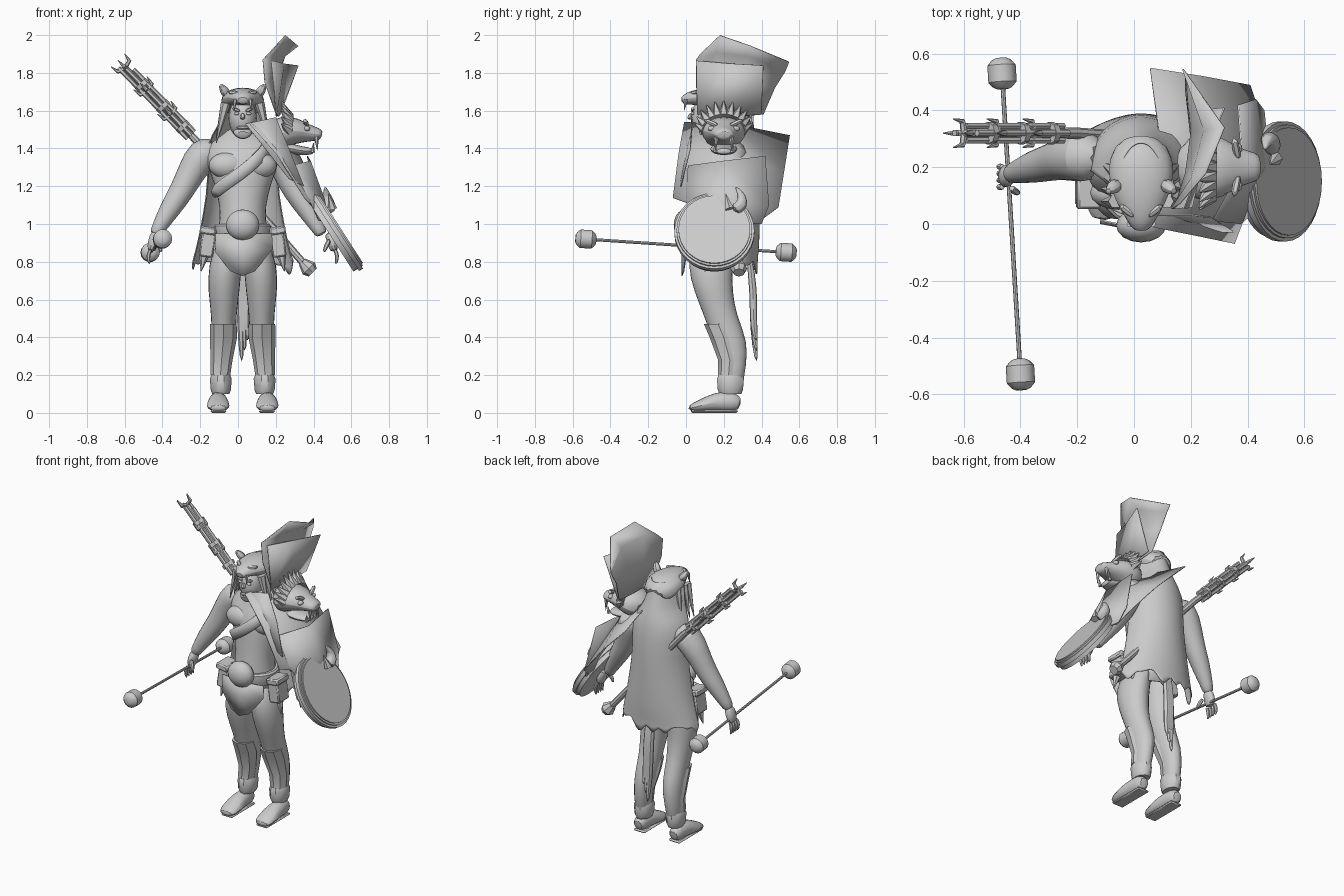
import bpy, bmesh, math, random
from mathutils import Vector, Matrix

random.seed(4)
if "Cube" in bpy.data.objects:
    bpy.data.objects.remove(bpy.data.objects["Cube"])

CX = .025                      # symmetry plane of the body
X, Y, Z = Vector((1, 0, 0)), Vector((0, 1, 0)), Vector((0, 0, 1))
SIDES = (("right", -1), ("left", 1))

grey = bpy.data.materials.new("plain grey")
grey.use_nodes = True
grey.diffuse_color = (.6, .6, .6, 1)
grey.node_tree.nodes["Principled BSDF"].inputs["Base Color"].default_value = (.6, .6, .6, 1)


def finish(name, bm, subsurf=0, thick=0, angle=40):
    bmesh.ops.recalc_face_normals(bm, faces=bm.faces[:])
    mesh = bpy.data.meshes.new(name)
    bm.to_mesh(mesh)
    bm.free()
    mesh.materials.append(grey)
    obj = bpy.data.objects.new(name, mesh)
    bpy.context.collection.objects.link(obj)
    if subsurf:
        obj.modifiers.new("Smooth", "SUBSURF").levels = subsurf
        obj.modifiers["Smooth"].render_levels = subsurf
    if thick:
        obj.modifiers.new("Thickness", "SOLIDIFY").thickness = thick
    bpy.ops.object.select_all(action="DESELECT")
    obj.select_set(True)
    bpy.context.view_layer.objects.active = obj
    bpy.ops.object.shade_smooth_by_angle(angle=math.radians(angle))
    return obj


def tube(name, pts, radii, ref=Y, level=False, sides=10, subsurf=1):
    """Skin elliptical rings along a path; level keeps every ring horizontal."""
    bm, rings = bmesh.new(), []
    pts = [Vector(p) for p in pts]
    for i, p in enumerate(pts):
        t = (pts[min(i + 1, len(pts) - 1)] - pts[max(i - 1, 0)]).normalized()
        u = X if level else t.cross(ref).normalized()
        v = Y if level else t.cross(u)
        r = radii[i] if isinstance(radii[i], tuple) else (radii[i], radii[i])
        angles = [math.tau * k / sides for k in range(sides)]
        rings.append([bm.verts.new(p + u * r[0] * math.cos(a) + v * r[1] * math.sin(a)) for a in angles])
    for a, b in zip(rings, rings[1:]):
        for k in range(sides):
            n = (k + 1) % sides
            bm.faces.new((a[k], a[n], b[n], b[k]))
    bm.faces.new(rings[0])
    bm.faces.new(rings[-1])
    return finish(name, bm, subsurf)


def spike(name, base, tip, r, ref=Y):
    return tube(name, (base, tip), (r, r * .1), ref, sides=6, subsurf=0)


def ball(name, center, size):
    bm = bmesh.new()
    bmesh.ops.create_uvsphere(bm, u_segments=16, v_segments=10, radius=1)
    bmesh.ops.transform(bm, matrix=Matrix.Translation(center) @ Matrix.Diagonal((*size, 1)), verts=bm.verts)
    return finish(name, bm)


def box(name, center, size, tilt=0):
    bm = bmesh.new()
    bmesh.ops.create_cube(bm, size=1)
    m = Matrix.Translation(center) @ Matrix.Rotation(tilt, 4, "Y") @ Matrix.Diagonal((*size, 1))
    bmesh.ops.transform(bm, matrix=m, verts=bm.verts)
    bmesh.ops.bevel(bm, geom=bm.edges[:], offset=.008, affect="EDGES")
    return finish(name, bm)


def sheet(name, rows, subsurf=0, thick=.006):
    bm = bmesh.new()
    grid = [[bm.verts.new(p) for p in row] for row in rows]
    for a, b in zip(grid, grid[1:]):
        for k in range(len(a) - 1):
            bm.faces.new((a[k], a[k + 1], b[k + 1], b[k]))
    return finish(name, bm, subsurf, thick, 60)


# Torso, belt and chest
body = [(.14, .83, .13, .12), (.14, .95, .14, .13), (.14, 1.04, .12, .12), (.16, 1.15, .135, .125),
        (.18, 1.27, .175, .14), (.2, 1.36, .215, .14), (.21, 1.43, .18, .1), (.19, 1.47, .11, .08), (.17, 1.52, .06, .06)]
tube("torso", [(CX, y, z) for y, z, a, b in body], [(a, b) for y, z, a, b in body], level=True, sides=14)
tube("belt", [(CX, .14, z) for z in (.92, .93, .99, 1)], [(.145, .14), (.152, .147), (.15, .145), (.14, .135)],
     level=True, sides=20, subsurf=0)
ball("buckle", (CX, -.005, .995), (.088, .06, .082))
sheet("loincloth", [[(-.12, .01, .95), (CX, -.02, .95), (.18, .01, .95)],
                    [(-.12, .0, .85), (CX, -.025, .85), (.185, .0, .87)],
                    [(-.04, -.015, .75), (CX, -.025, .725), (.09, -.015, .75)]])
sheet("back_cloth", [[(CX + s * w, .28 - abs(s) * .08, z) for s in (-1, 0, 1)] for w, z in ((.15, .95), (.16, .8))])
strap = [(-.14, .13, 1.15), (-.09, .05, 1.2), (.02, .02, 1.27), (.1, .03, 1.34), (.16, .1, 1.4), (.17, .2, 1.45)]
sheet("chest_strap", [[(x - .015, y, z + .03), (x + .015, y, z - .03)] for x, y, z in strap], 1, .012)

# Limbs, boots, pouches on both sides
thigh = [(.06, .15, .93, .08, .12), (.095, .125, .78, .092, .125), (.1, .145, .64, .087, .105),
         (.1, .18, .52, .068, .09), (.1, .235, .38, .068, .096), (.112, .255, .26, .052, .068), (.118, .24, .1, .045, .058)]
foot = [(.29, .045, .035, .035), (.25, .06, .047, .058), (.16, .06, .055, .056), (.08, .038, .068, .034), (.01, .022, .052, .018)]
arm = [(.13, .23, 1.4, .075), (.215, .24, 1.375, .1), (.275, .23, 1.27, .078), (.325, .215, 1.17, .068),
       (.385, .2, 1.08, .06), (.45, .18, .97, .038), (.465, .175, .94, .034)]
for side, s in SIDES:
    tuck = .045 if s > 0 else 0            # the left arm hangs closer, behind its guard

    def at(d, y, z):
        return (CX + s * d, y, z)
    tube(side + "_leg", [at(*p[:3]) for p in thigh], [p[3:] for p in thigh], level=True, sides=12)
    tube(side + "_greave", [at(.102, .17, .47), at(.102, .2, .4), at(.112, .232, .28), at(.118, .225, .2)],
         [(.07, .075), (.072, .075), (.058, .062), (.052, .055)], level=True, sides=8, subsurf=0)
    tube(side + "_ankle_cuff", [at(.116, .235, z) for z in (.1, .12, .18, .2)],
         [(.045, .06), (.053, .07), (.058, .075), (.05, .066)], level=True, subsurf=0)
    tube(side + "_foot", [at(.13, y, z) for y, z, a, b in foot], [(a, b) for y, z, a, b in foot], ref=Z)
    box(side + "_sole", at(.128, .15, .008), (.085, .25, .016))
    tube(side + "_arm", [at(d - tuck * (z < 1.35), y, z) for d, y, z, r in arm], [p[3] for p in arm])
    tube(side + "_palm", [at(.455, .175, .96), at(.475, .17, .91), at(.485, .165, .85)], [(.03, .03), (.03, .045), (.024, .04)])
    for i in range(4):
        y = .13 + i * .024
        tube(side + "_finger", [at(.485, y, .87), at(.505, y, .83), at(.492, y, .785)], (.014, .013, .008), sides=6)
    tube(side + "_thumb", [at(.46, .13, .92), at(.44, .11, .88), at(.43, .11, .85)], (.016, .015, .009), sides=6)
    ball(side + "_chest_muscle", at(.08, .11, 1.31), (.1, .06, .07))
    box(side + "_pouch", at(.185, .12, .9), (.075, .11, .15), s * -.15)
    box(side + "_pouch_flap", at(.185, .115, .965), (.085, .125, .04), s * -.15)
    spike(side + "_pouch_tassel", at(.205, .11, .83), at(.22, .1, .75), .025)

# Head under the pelt hood
ball("head", (CX, .115, 1.56), (.075, .09, .11))
tube("jaw", [(CX, .11, 1.5), (CX, .06, 1.48), (CX, .035, 1.47)], [(.06, .04), (.052, .035), (.035, .025)], ref=Z)
tube("nose", [(CX, .03, 1.59), (CX, .015, 1.55)], (.012, .022), sides=6)
tube("mouth", [(CX + d, .03, 1.51) for d in (-.035, 0, .035)], (.008, .014, .008), sides=6)
tube("hood", [(CX, .3, 1.6), (CX, .23, 1.645), (CX, .14, 1.665), (CX, .06, 1.672), (CX, .01, 1.665), (CX, -.025, 1.65)],
     [(.08, .07), (.125, .08), (.12, .065), (.085, .045), (.05, .035), (.03, .022)], ref=Z)
for side, s in SIDES:
    x = CX + s * .1
    ball(side + "_eye", (CX + s * .032, .035, 1.585), (.014, .01, .009))
    tube(side + "_brow", [(CX + s * d, .035, z) for d, z in ((.01, 1.595), (.06, 1.615))], (.012, .012), sides=6)
    tube(side + "_hood_ear", [(x - s * .02, .14, 1.68), (x, .13, 1.71), (x + s * .02, .11, 1.74)], (.03, .03, .012), sides=6)
    tube(side + "_hood_brow", [(CX + s * .015, .02, 1.69), (CX + s * .08, .07, 1.7)], (.014, .018), sides=6)
    spike(side + "_hood_fang", (CX + s * .04, .0, 1.66), (CX + s * .045, -.01, 1.6), .012)
    for i in range(4):
        spike(side + "_hair_lock", (x - s * .01, .08 + i * .035, 1.64), (x + s * .04, .08 + i * .045, 1.43 + i * .01), .026)

# Pelt cape with a ragged hem, and the tail
cape = [(1.7, .08, .15, .14), (1.6, .115, .13, .19), (1.52, .125, .15, .2), (1.43, .2, .2, .18),
        (1.25, .18, .2, .19), (1.05, .21, .21, .18), (.9, .24, .21, .18), (.81, .265, .21, .17), (.77, .27, .21, .17)]
rows = []
for i, (z, w, y, d) in enumerate(cape):
    ragged = .05 if i == len(cape) - 1 else 0
    rows.append([(CX + w * math.cos(a), y + d * math.sin(a), z + random.uniform(-ragged, ragged))
                 for a in (math.pi * k / 20 for k in range(21))])
sheet("cape", rows, 1)
for i in range(3):
    x, low = CX - .015 + i * .015, .26 + i * .06
    tube("tail_strip", [(x, .33, .85), (x, .36, .65), (x + .005, .355, .45), (x + .01, .375, low)], (.02, .025, .023, .012), sides=6)

# Slanted arm guard sheets
sheet("guard_outer", [[(.06, -.01, 1.54), (.1, .25, 1.53), (.06, .55, 1.47)],
                      [(.21, -.04, 1.37), (.33, .22, 1.36), (.25, .52, 1.28)],
                      [(.355, -.07, 1.14), (.45, .18, 1.1), (.41, .49, 1.09)],
                      [(.41, .1, 1.075), (.47, .25, 1.04), (.45, .37, 1.0)]])
sheet("guard_inner", [[(.28, .01, 1.31), (.385, .2, 1.335), (.37, .42, 1.36)],
                      [(.38, .0, 1.13), (.46, .2, 1.13), (.43, .44, 1.1)], [(.43, .05, 1.02), (.48, .2, 1.01), (.46, .4, 1.0)]])
sheet("collar_flap", [[(.04, .03, 1.53), (.2, .03, 1.565)], [(.12, .0, 1.43), (.27, .02, 1.4)], [(.27, -.03, 1.24), (.35, -.03, 1.2)]])

# Tall curved crest behind the shoulder
sheet("crest_back", [[(.2, .06, 1.58), (.2, .17, 1.57), (.2, .29, 1.57), (.2, .41, 1.58)],
                     [(.14, .055, 1.75), (.18, .18, 1.76), (.2, .33, 1.76), (.18, .47, 1.72)],
                     [(.13, .055, 1.87), (.2, .16, 1.91), (.245, .33, 1.89), (.18, .525, 1.81)],
                     [(.16, .075, 1.9), (.25, .18, 2), (.315, .34, 1.945), (.17, .545, 1.86)]])
sheet("crest_front", [[(.2, .06, 1.58), (.21, .24, 1.57), (.22, .4, 1.58)], [(.175, .055, 1.865), (.24, .23, 1.85), (.315, .41, 1.84)]])

# Beast head on the left shoulder, facing sideways
B = .2
tube("beast_skull", [(.16, B, 1.45), (.24, B, 1.49), (.31, B, 1.495), (.37, B, 1.48), (.43, B, 1.475), (.445, B, 1.47)],
     [(.1, .09), (.13, .09), (.115, .075), (.07, .048), (.055, .035), (.04, .022)], ref=Z)
tube("beast_jaw", [(.24, B, 1.41), (.33, B, 1.385), (.41, B, 1.385)], [(.09, .035), (.07, .025), (.045, .02)], ref=Z)
for side, s in SIDES:
    ball("beast_eye", (.365, B + s * .065, 1.505), (.016, .02, .014))
    tube("beast_brow", [(.37, B + s * .02, 1.515), (.35, B + s * .11, 1.555)], (.016, .018), ref=Z, sides=6)
    spike("beast_upper_fang", (.415, B + s * .04, 1.46), (.42, B + s * .042, 1.39), .014)
    spike("beast_lower_fang", (.395, B + s * .045, 1.38), (.4, B + s * .05, 1.43), .012)
for i in range(11):
    a = math.pi * i / 10
    c, h = math.cos(a), math.sin(a)
    spike("mane_tuft", (.27, B + c * .1, 1.5 + h * .07), (.23, B + c * .15, 1.53 + h * .12), .03, ref=X)

# Tilted round drum on the left hand
axis = Vector((.84, 0, .54))
center = Vector((.52, .15, .955))
for name, r, lo, hi in (("drum_shell", .2, -.035, .025), ("drum_rim", .212, -.008, .016), ("drum_skin", .19, .02, .032)):
    tube(name, (center + axis * lo, center + axis * hi), [(r, r * 1.12)] * 2, ref=axis.cross(Y), sides=32, subsurf=0)
tube("drum_hook", [(.49, .25, 1.07), (.48, .3, 1.1), (.47, .3, 1.15), (.46, .26, 1.2)], (.035, .04, .025, .005), sides=8)
spike("drum_horn", (.5, .23, 1.08), (.48, .21, 1.16), .025)

# Double headed staff in the right hand
front, back = Vector((-.4, -.53, .92)), Vector((-.465, .53, .85))
tube("staff", (front, back), (.008, .008), ref=Z, sides=8, subsurf=0)
along = (back - front).normalized()
for name, p in (("staff_front_head", front), ("staff_back_head", back)):
    tube(name, [p + along * d for d in (-.055, -.048, -.03, .03, .048, .055)], (.02, .034, .05, .05, .034, .02),
         ref=Z, sides=14, subsurf=0)

# Barbed weapon slung across the back
tip, mid, end = Vector((-.6, .32, 1.83)), Vector((-.2, .32, 1.42)), Vector((.34, .28, .8))
d = (tip - mid).normalized()
n = d.cross(Y)
tube("weapon_shaft", (tip, mid, end), (.016, .02, .02), sides=8, subsurf=0)
tube("weapon_pommel", (end, end - d * .05, end - d * .08), (.024, .045, .03), sides=8, subsurf=0)
for s in (-1, 1):
    for side, reach in ((Y, 0), (n, .03)):
        rail = side * s * .026
        tube("weapon_rail", (mid + d * .07 + rail, tip + d * (s * reach - .01) + rail), (.012, .012), sides=6, subsurf=0)
        for t in (.22, .4, .57):
            base = mid + d * t
            tube("weapon_barb", (base, base + side * s * .042 + d * .01, base + side * s * .05 + d * .055),
                 (.013, .011, .002), ref=side.cross(d), sides=6, subsurf=0)
for t in (.12, .27, .43):
    tube("weapon_band", (mid + d * t, mid + d * (t + .025)), [(.04, .04)] * 2, sides=8, subsurf=0)
